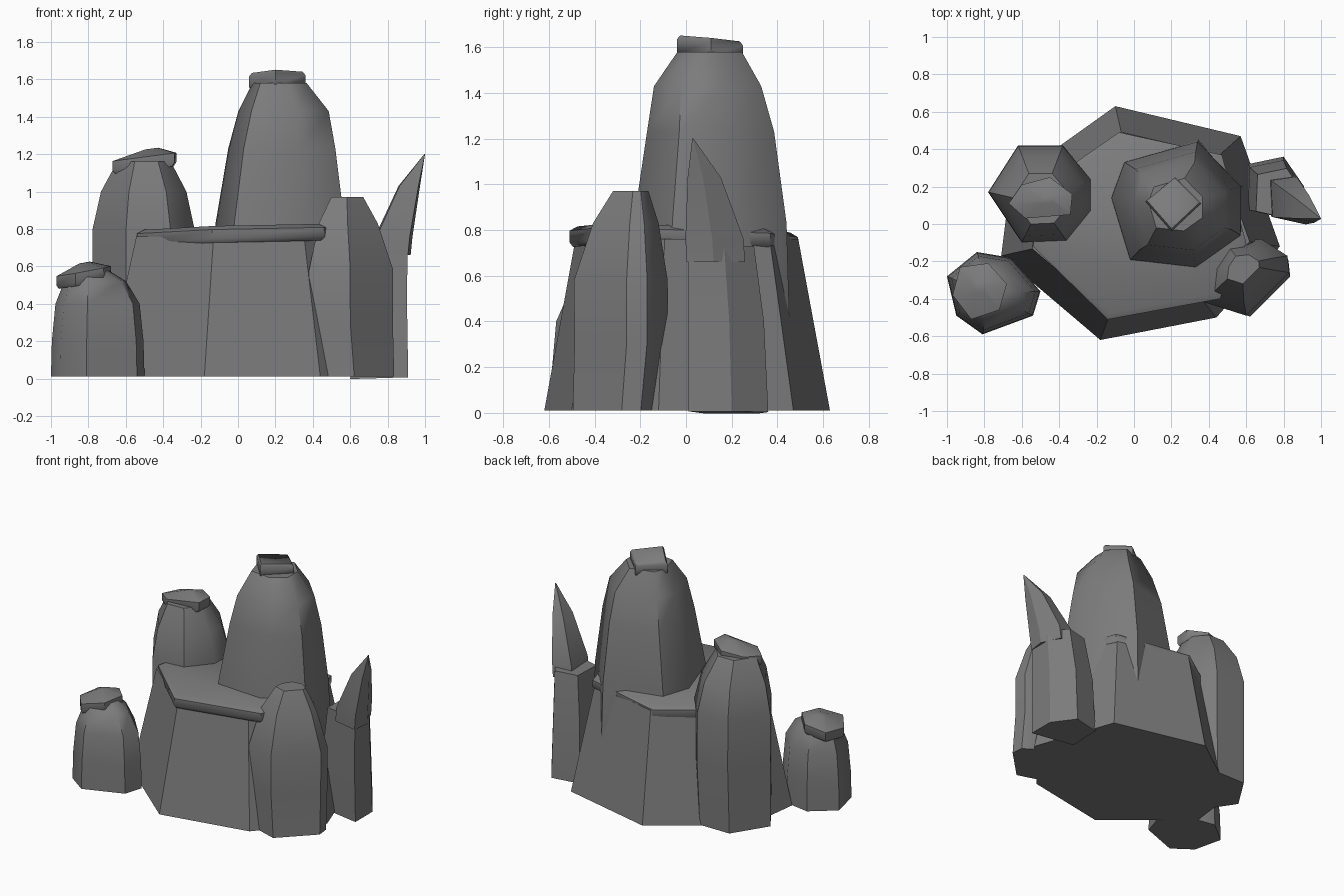
import bpy, bmesh, math

stone = bpy.data.materials.new("grey_stone")
stone.diffuse_color = (0.2, 0.2, 0.2, 1)


def loft(name, outline, centre, levels, tilt=(0, 0), angle=42):
    """Stack scaled copies of an outline. Level = (z, scale, dx, dy); tilt leans each ring."""
    bm = bmesh.new()
    cx, cy = centre
    rings = []
    for z, s, dx, dy in levels:
        ring = []
        for x, y in outline:
            ox, oy = (x - cx) * s, (y - cy) * s
            ring.append(bm.verts.new((cx + ox + dx, cy + oy + dy,
                                      z + tilt[0] * ox + tilt[1] * oy)))
        rings.append(ring)
    n = len(outline)
    for a, b in zip(rings, rings[1:]):
        for i in range(n):
            j = (i + 1) % n
            bm.faces.new((a[i], a[j], b[j], b[i]))
    bm.faces.new(rings[0][::-1])
    bm.faces.new(rings[-1])
    bmesh.ops.recalc_face_normals(bm, faces=bm.faces)
    me = bpy.data.meshes.new(name)
    bm.to_mesh(me)
    bm.free()
    me.materials.append(stone)
    ob = bpy.data.objects.new(name, me)
    bpy.context.collection.objects.link(ob)
    bpy.ops.object.select_all(action='DESELECT')
    ob.select_set(True)
    bpy.context.view_layer.objects.active = ob
    bpy.ops.object.shade_smooth_by_angle(angle=math.radians(angle))
    return ob


# broad central plinth
loft("base_rock",
     [(-0.18, -0.62), (0.44, -0.5), (0.78, -0.12), (0.57, 0.47),
      (-0.10, 0.63), (-0.66, 0.23), (-0.71, -0.17)],
     (0, 0), [(0.01, 1, 0, 0), (0.76, 0.78, 0.01, 0)], angle=30)

# overhanging ledge on the plinth
loft("ledge_slab",
     [(-0.14, -0.51), (0.46, -0.40), (0.60, -0.10), (0.47, 0.37),
      (-0.08, 0.49), (-0.50, 0.20), (-0.54, -0.12)],
     (0, 0), [(0.715, 0.97, 0, 0), (0.735, 1, 0, 0), (0.785, 1, 0, 0), (0.805, 0.93, 0, 0)],
     (0.025, -0.03), 50)

# tall spire and its cap
loft("tall_spire",
     [(-0.02, -0.19), (0.33, -0.23), (0.57, -0.06), (0.57, 0.2),
      (0.34, 0.44), (-0.05, 0.33), (-0.12, 0.14)],
     (0.22, 0.12),
     [(0.4, 1.04, 0, 0), (0.83, 1.0, 0, 0), (1.23, 0.83, 0.01, 0),
      (1.43, 0.70, 0.02, -0.015), (1.58, 0.42, 0, -0.01)], angle=50)
loft("spire_cap", [(0.06, 0.12), (0.2, -0.04), (0.36, 0.11), (0.22, 0.25)],
     (0.21, 0.11), [(1.54, 0.8, 0, 0), (1.56, 1, 0, 0), (1.62, 1, 0, 0), (1.638, 0.9, 0, 0)],
     (0.02, -0.1), 60)

# left rock and its cap
loft("left_rock",
     [(-0.60, -0.1), (-0.36, -0.09), (-0.23, 0.07), (-0.23, 0.24),
      (-0.38, 0.42), (-0.62, 0.42), (-0.78, 0.17)],
     (-0.5, 0.17),
     [(0.01, 0.96, -0.01, 0), (0.45, 1, 0, 0), (0.8, 0.99, 0, 0),
      (1.0, 0.83, 0, -0.01), (1.16, 0.52, 0, -0.03)])
loft("left_cap",
     [(-0.58, 0.03), (-0.34, 0.05), (-0.33, 0.16), (-0.45, 0.25), (-0.60, 0.21), (-0.67, 0.11)],
     (-0.5, 0.13), [(1.115, 0.92, 0, 0), (1.135, 1, 0, 0), (1.185, 1, 0, 0), (1.23, 0.2, 0.04, 0)],
     (0.13, 0), 50)

# small outlying rock and its cap
loft("small_rock",
     [(-0.81, -0.59), (-0.54, -0.49), (-0.5, -0.36), (-0.66, -0.18),
      (-0.84, -0.15), (-1.0, -0.28), (-0.95, -0.49)],
     (-0.76, -0.37),
     [(0.01, 1, 0, 0), (0.2, 0.98, 0, 0), (0.4, 0.9, 0, 0),
      (0.52, 0.66, -0.01, 0), (0.58, 0.4, -0.04, 0.01)])
loft("small_cap",
     [(-0.87, -0.51), (-0.72, -0.46), (-0.68, -0.32), (-0.78, -0.21), (-0.93, -0.23), (-0.97, -0.38)],
     (-0.82, -0.36), [(0.505, 0.92, 0, 0), (0.525, 1, 0, 0), (0.575, 1, 0, 0), (0.62, 0.2, 0, 0.02)],
     (0.18, 0.02), 50)

# right front boulder, leaning back
loft("right_rock",
     [(0.38, -0.42), (0.60, -0.49), (0.83, -0.26), (0.82, -0.17),
      (0.68, -0.08), (0.50, -0.10), (0.40, -0.25)],
     (0.62, -0.28),
     [(0.01, 0.93, 0.02, -0.02), (0.3, 0.99, 0, 0), (0.58, 1, 0, 0),
      (0.83, 0.70, -0.02, 0.02), (0.97, 0.38, -0.03, 0.04)])

# crystal column with a leaning spike
loft("crystal_column",
     [(0.60, 0.08), (0.91, 0.01), (0.91, 0.2), (0.80, 0.36), (0.61, 0.32)],
     (0.78, 0.18), [(0.003, 1, 0, 0), (0.4, 0.95, 0, -0.01), (0.73, 0.82, 0.02, -0.03)],
     (0.03, 0), 20)
loft("crystal_spike",
     [(0.73, 0.04), (0.91, 0.0), (0.925, 0.12), (0.86, 0.26), (0.72, 0.24)],
     (0.83, 0.13),
     [(0.66, 0.98, 0, 0), (0.76, 0.98, 0.01, -0.005), (1.03, 0.56, 0.09, -0.05), (1.2, 0.02, 0.168, -0.1)],
     (0, 0), 20)
